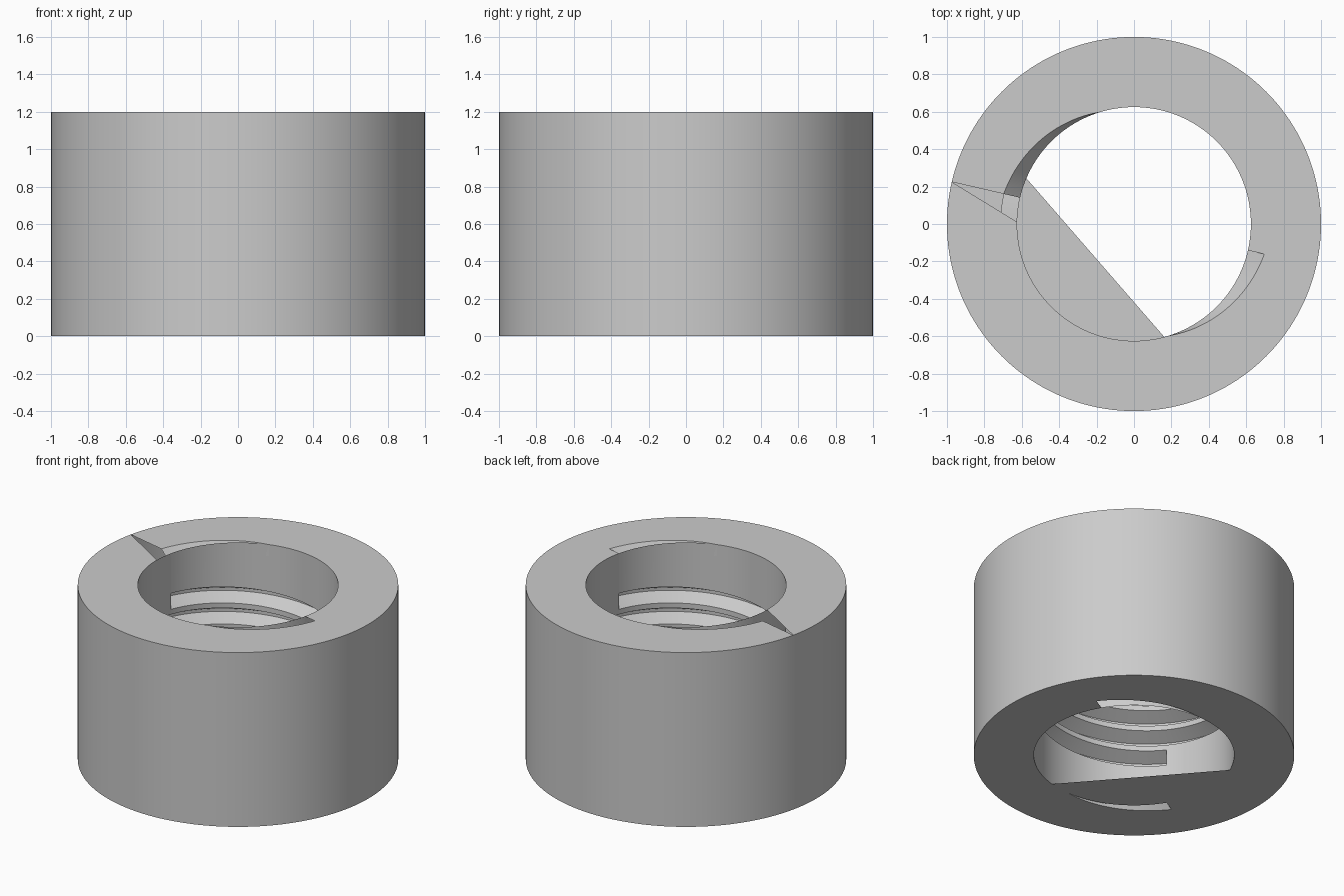
import bpy, bmesh
from math import sin, cos, radians

cube = bpy.data.objects.get("Cube")
if cube:
    bpy.data.objects.remove(cube)

HEIGHT, BORE, DEPTH = 1.2, 0.625, 0.09
COLS = 180                       # columns of two degrees each
LEAD = 0.29                      # rise of the thread per turn
START, END = 211, 887            # thread sweep in degrees
THREAD_Z = 0.27                  # lower edge of the thread at its start
PROFILE = [(0, 0), (0.045, DEPTH), (0.065, DEPTH), (0.11, 0)]

grey = bpy.data.materials.new("plain grey")
grey.use_nodes = True
colour = (0.6, 0.6, 0.6, 1)
grey.diffuse_color = colour
grey.node_tree.nodes["Principled BSDF"].inputs["Base Color"].default_value = colour


def polar(r, deg, z):
    a = radians(deg)
    return (r * cos(a), r * sin(a), z)


def angle(i):
    return 1 + 2 * (i % COLS)


def finish(name, bm, smooth=True):
    bmesh.ops.remove_doubles(bm, verts=bm.verts, dist=1e-5)
    mesh = bpy.data.meshes.new(name)
    bm.to_mesh(mesh)
    bm.free()
    mesh.materials.append(grey)
    obj = bpy.data.objects.new(name, mesh)
    bpy.context.collection.objects.link(obj)
    if smooth:
        bpy.ops.object.select_all(action='DESELECT')
        obj.select_set(True)
        bpy.context.view_layer.objects.active = obj
        bpy.ops.object.shade_smooth_by_angle(angle=radians(25))
    return obj


def face(bm, points):
    unique = [p for k, p in enumerate(points) if p not in points[:k]]
    if len(unique) > 2:
        bm.faces.new([bm.verts.new(p) for p in unique])


# Outer wall
bm = bmesh.new()
for i in range(COLS):
    a, b = angle(i), angle(i) + 2
    face(bm, [polar(1, a, 0), polar(1, b, 0), polar(1, b, HEIGHT), polar(1, a, HEIGHT)])
finish("outer_wall", bm)


# Crescent run-outs where the two thread starts meet the end faces
def top_depth(deg):
    t = ((deg - 107) % 180) / 60
    return DEPTH * t if t <= 1 else 0


def bottom_depth(deg):
    t = ((deg - 31) % 180) / 60
    return DEPTH * (1 - t) if t <= 1 else 0


def end_face(name, z, depth, ends, slope, notch=None):
    bm = bmesh.new()
    up = z > 0
    for i in range(COLS):
        a, b = angle(i), angle(i) + 2
        # the deep end of each crescent is a sharp radial step
        da = 0 if up and a % 180 == ends else depth(a)
        db = 0 if not up and b % 180 == ends else depth(b)
        outer = [polar(1, a, z), polar(1, b, z)]
        if notch and notch[0] <= a < notch[1]:
            ring = outer + [polar(BORE, notch[1], z)]
        else:
            ring = outer + [polar(BORE + db, b, z), polar(BORE + da, a, z)]
        face(bm, ring if up else ring[::-1])
        if da or db:
            pocket = [polar(BORE + da, a, z), polar(BORE + db, b, z),
                      polar(BORE, b, z + slope), polar(BORE, a, z + slope)]
            face(bm, pocket if up else pocket[::-1])
    return bm


# Top face with its thin open wedge
finish("top_face", end_face("top_face", HEIGHT, top_depth, 167, -0.08, (167, 179)))

# Bottom face with the web closing part of the bore
bm = end_face("bottom_face", 0, bottom_depth, 31, 0.08)
web = [polar(BORE, d, 0) for d in range(157, 286, 2)]
face(bm, web[::-1])
finish("bottom_face", bm)


# Threaded bore: plain collars at both ends, two-start thread between
def grooves(deg):
    """Lower edges of the grooves leaving this column in the upward sweep."""
    found = []
    for offset in (0, 180):
        for turn in range(-1, 4):
            sweep = deg + 360 * turn - offset
            if START <= sweep < END:
                found.append(THREAD_Z + LEAD * (sweep - START) / 360)
    return sorted(found)


def column(deg, bases):
    points = [polar(BORE, deg, 0)]
    for base in bases:
        points += [polar(BORE + d, deg, base + h) for h, d in PROFILE]
    return points + [polar(BORE, deg, HEIGHT)]


bm = bmesh.new()
for i in range(COLS):
    a, b = angle(i), angle(i) + 2
    bases = grooves(a)
    left = column(a, bases)
    right = column(b, [z + LEAD * 2 / 360 for z in bases])
    for k in range(len(left) - 1):
        face(bm, [left[k], left[k + 1], right[k + 1], right[k]])

# Radial faces closing the thread ends
for offset in (0, 180):
    for sweep in (START, END):
        base = THREAD_Z + LEAD * (sweep - START) / 360
        pts = [polar(BORE + d, (sweep + offset) % 360, base + h) for h, d in PROFILE]
        face(bm, pts if sweep == START else pts[::-1])
finish("threaded_bore", bm)
